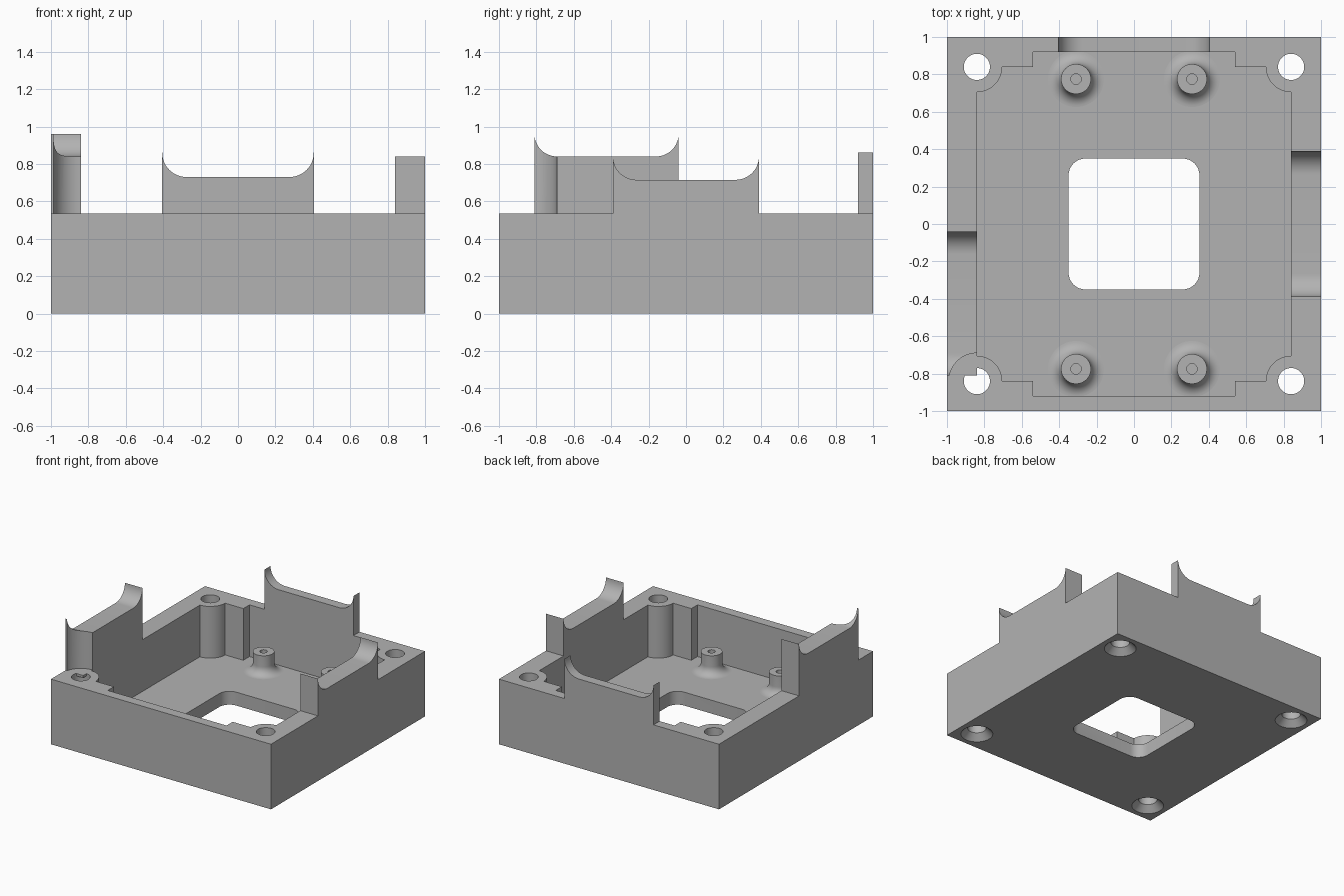
import bpy, bmesh, math
from mathutils import Matrix, Vector

cube = bpy.data.objects.get("Cube")
if cube:
    bpy.data.objects.remove(cube, do_unlink=True)

RIM, FLOOR, SCREW = 0.535, 0.11, 0.84

grey = bpy.data.materials.new("plain grey")
grey.use_nodes = True
grey.diffuse_color = (0.45, 0.45, 0.45, 1)
grey.node_tree.nodes["Principled BSDF"].inputs["Base Color"].default_value = grey.diffuse_color


def finish(name, bm):
    bmesh.ops.recalc_face_normals(bm, faces=bm.faces)
    mesh = bpy.data.meshes.new(name)
    bm.to_mesh(mesh)
    bm.free()
    mesh.materials.append(grey)
    obj = bpy.data.objects.new(name, mesh)
    bpy.context.collection.objects.link(obj)
    return obj


def prism(name, outline, low, high, matrix=None):
    """Extrude a flat outline from low to high, then optionally turn it."""
    bm = bmesh.new()
    face = bm.faces.new([bm.verts.new((x, y, low)) for x, y in outline])
    top = bmesh.ops.extrude_face_region(bm, geom=[face])["geom"]
    bmesh.ops.translate(bm, vec=(0, 0, high - low),
                        verts=[v for v in top if isinstance(v, bmesh.types.BMVert)])
    if matrix:
        bm.transform(matrix)
    return finish(name, bm)


def lathe(name, profile, x, y, steps=48):
    bm = bmesh.new()
    verts = [bm.verts.new((r, 0, z)) for r, z in profile]
    edges = [bm.edges.new(pair) for pair in zip(verts, verts[1:])]
    bmesh.ops.spin(bm, geom=verts + edges, axis=(0, 0, 1), cent=(0, 0, 0),
                   angle=math.tau, steps=steps)
    bmesh.ops.remove_doubles(bm, verts=bm.verts, dist=1e-5)
    bmesh.ops.translate(bm, vec=(x, y, 0), verts=bm.verts)
    return finish(name, bm)


def arc(cx, cy, r, start, end, n=12):
    angles = [math.radians(start + (end - start) * i / n) for i in range(n + 1)]
    return [(cx + r * math.cos(a), cy + r * math.sin(a)) for a in angles]


def select(obj):
    bpy.ops.object.select_all(action='DESELECT')
    obj.select_set(True)
    bpy.context.view_layer.objects.active = obj


def cut(obj, cutter):
    select(obj)
    mod = obj.modifiers.new("cut", 'BOOLEAN')
    mod.operation, mod.solver, mod.object = 'DIFFERENCE', 'EXACT', cutter
    bpy.ops.object.modifier_apply(modifier=mod.name)
    bpy.data.objects.remove(cutter, do_unlink=True)


def smooth(obj):
    select(obj)
    bpy.ops.object.shade_smooth_by_angle(angle=math.radians(30))


# Tray: block with a stepped cavity that leaves round bosses in the corners
tray = prism("tray", [(-1, -1), (1, -1), (1, 1), (-1, 1)], 0, RIM)
quarter = arc(SCREW, SCREW, 0.135, 270, 180) + [(0.54, SCREW), (0.54, 0.92)]
mirrored = [(-x, y) for x, y in reversed(quarter)]
upper = quarter + mirrored
cavity = upper + [(x, -y) for x, y in reversed(upper)]
cut(tray, prism("cavity_cutter", cavity, FLOOR, 1))

# Rounded square window through the floor
window = []
for i, (sx, sy) in enumerate([(1, 1), (-1, 1), (-1, -1), (1, -1)]):
    window += arc(sx * 0.26, sy * 0.26, 0.09, 90 * i, 90 * i + 90, 8)
cut(tray, prism("window_cutter", window, -0.1, 0.3))

# Countersunk corner screw holes
for sx in (-1, 1):
    for sy in (-1, 1):
        profile = [(0, -0.02), (0.12, -0.02), (0.12, 0), (0.07, 0.05), (0.07, 0.7), (0, 0.7)]
        cut(tray, lathe("screw_cutter", profile, sx * SCREW, sy * SCREW))
smooth(tray)

# Standoff posts with flared feet and blind pilot holes
flare = arc(0.15, FLOOR + 0.07, 0.07, 270, 180, 10)
for sx, side in ((-1, "right"), (1, "left")):
    for sy, end in ((-1, "front"), (1, "back")):
        profile = flare + [(0.08, 0.27), (0.028, 0.27), (0.028, 0.13), (0, 0.13)]
        smooth(lathe(f"{end}_{side}_post", profile, sx * 0.31, sy * 0.775))


def tab(name, start, end, base, seat, r, low, high, along_y):
    """Upright wall whose top sweeps up to a pointed horn at each end."""
    outline = [(start, base), (end, base)]
    outline += arc(end - r, seat + r, r, 0, -90) + arc(start + r, seat + r, r, 270, 180)
    if along_y:
        axes = Matrix(((0, 0, 1, 0), (1, 0, 0, 0), (0, 1, 0, 0), (0, 0, 0, 1)))
    else:
        axes = Matrix(((1, 0, 0, 0), (0, 0, 1, 0), (0, 1, 0, 0), (0, 0, 0, 1)))
    return prism(name, outline, low, high, axes)


# Raised wall tabs on three sides
back_tab = tab("back_tab", -0.405, 0.405, RIM, 0.73, 0.13, 0.92, 1, False)
left_tab = tab("left_tab", -0.39, 0.39, RIM, 0.715, 0.125, SCREW, 1, True)
right_tab = tab("right_tab", -0.81, -0.04, RIM - 0.02, 0.84, 0.12, -1, -SCREW, True)

# Screwdriver clearance scooped out of the right tab
cut(right_tab, prism("clearance_cutter", arc(-SCREW, -SCREW, 0.15, 0, 352.5, 47), RIM, 1.2))
for part in (back_tab, left_tab, right_tab):
    smooth(part)
